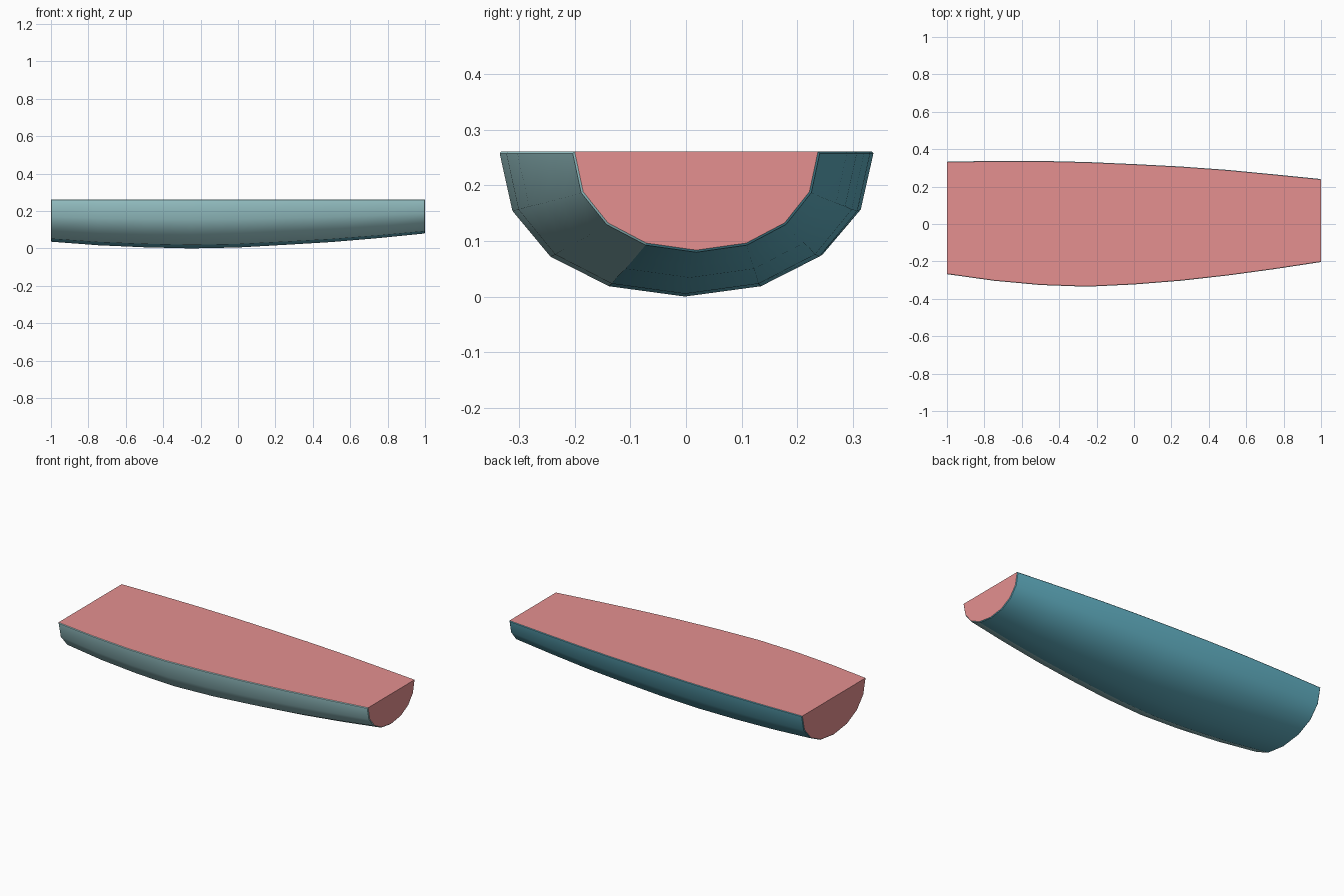
import bpy, bmesh, math

if "Cube" in bpy.data.objects:
    bpy.data.objects.remove(bpy.data.objects["Cube"])

def material(name, col):
    m = bpy.data.materials.new(name)
    m.diffuse_color = (*col, 1)
    m.use_nodes = True
    m.node_tree.nodes["Principled BSDF"].inputs["Base Color"].default_value = m.diffuse_color
    return m

teal = material("teal skin", (0.122, 0.44, 0.55))
flesh = material("pink flesh", (0.78, 0.28, 0.28))
pale = material("pale teal skin", (0.47, 0.83, 0.86))

# Nine stations along the length: back edge, front edge, keel height
TOP = 0.261
back = [.334, .338, .338, .332, .321, .308, .290, .266, .241]
front = [-.269, -.304, -.327, -.336, -.324, -.304, -.276, -.242, -.204]
keel = [.036, .017, .006, .000, .005, .019, .034, .055, .080]
SIDES = 8

def swell(v):
    """Slightly fuller than an ellipse."""
    return math.copysign(abs(v) ** 0.93, v)

bm = bmesh.new()
rings = []
for i, (yb, yf, zk) in enumerate(zip(back, front, keel)):
    x = -1 + i * 0.25
    c, r = (yb + yf) / 2, (yb - yf) / 2
    ring = []
    for k in range(SIDES + 1):
        a = math.pi * k / SIDES
        ring.append(bm.verts.new((x, c + r * swell(math.cos(a)),
                                  TOP - (TOP - zk) * swell(math.sin(a)))))
    rings.append(ring)

# Curved underside
for a, b in zip(rings, rings[1:]):
    for k in range(SIDES):
        bm.faces.new((a[k], b[k], b[k + 1], a[k + 1]))

# Flat top and cut ends
caps = [bm.faces.new(rings[0]), bm.faces.new(rings[-1][::-1]),
        bm.faces.new([r[0] for r in rings] + [r[-1] for r in reversed(rings)])]
for f in caps:
    f.material_index = 1
bmesh.ops.recalc_face_normals(bm, faces=bm.faces)

# Narrow rim where skin meets flesh
rim = [e for e in bm.edges
       if len({f.material_index for f in e.link_faces}) == 2]
bmesh.ops.bevel(bm, geom=rim, offset=0.0035, segments=1, affect='EDGES',
                profile=0.5, material=0, clamp_overlap=True)

# The front three strips of skin, with their rim, are paler
for f in bm.faces:
    if f.material_index == 0:
        p = f.calc_center_median()
        t = min(max((p.x + 1) / 0.25, 0), 7.9999)
        i, w = int(t), t - int(t)
        yb, yf, zk = (s[i] * (1 - w) + s[i + 1] * w for s in (back, front, keel))
        across = (p.y - (yb + yf) / 2) / ((yb - yf) / 2)
        down = (TOP - p.z) / (TOP - zk)
        if math.atan2(-across, down) > math.radians(22.5):
            f.material_index = 2

me = bpy.data.meshes.new("half_log_body")
bm.to_mesh(me)
bm.free()
for m in (teal, flesh, pale):
    me.materials.append(m)
ob = bpy.data.objects.new("half_log_body", me)
bpy.context.collection.objects.link(ob)
bpy.context.view_layer.objects.active = ob
ob.select_set(True)
bpy.ops.object.shade_smooth_by_angle(angle=math.radians(35))
